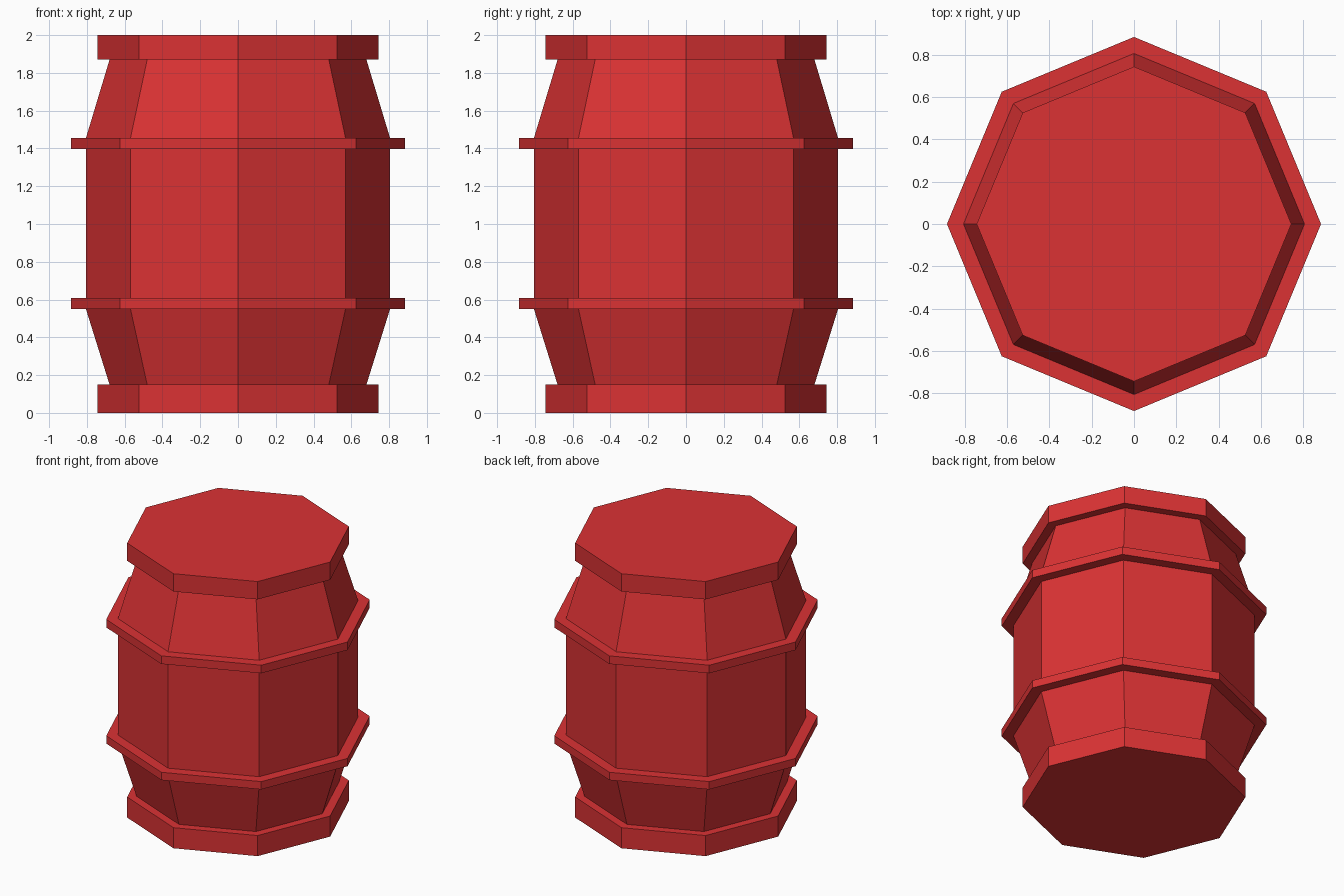
import bpy
import bmesh
from math import cos, sin, pi

cube = bpy.data.objects.get("Cube")
if cube:
    bpy.data.objects.remove(cube, do_unlink=True)

SIDES = 8
RIM, NECK, BELLY, BAND = 0.743, 0.68, 0.805, 0.883

red = bpy.data.materials.new("barrel red")
red.use_nodes = True
colour = (0.71, 0.032, 0.034, 1)
red.diffuse_color = colour
red.node_tree.nodes["Principled BSDF"].inputs["Base Color"].default_value = colour


def lathe(name, profile, cap_first=False, cap_last=False):
    """Sweep (radius, height) points, listed from bottom to top, round z."""
    bm = bmesh.new()
    rings = []
    for r, z in profile:
        rings.append([bm.verts.new((r * cos(2 * pi * i / SIDES),
                                    r * sin(2 * pi * i / SIDES), z))
                      for i in range(SIDES)])
    for low, high in zip(rings, rings[1:]):
        for i in range(SIDES):
            j = (i + 1) % SIDES
            bm.faces.new((low[i], low[j], high[j], high[i]))
    if cap_first:
        bm.faces.new(rings[0][::-1])
    if cap_last:
        bm.faces.new(rings[-1])
    mesh = bpy.data.meshes.new(name)
    bm.to_mesh(mesh)
    bm.free()
    mesh.materials.append(red)
    obj = bpy.data.objects.new(name, mesh)
    bpy.context.collection.objects.link(obj)
    return obj


def band(name, low, high):
    """Flat hoop standing proud of the belly."""
    return lathe(name, [(BELLY, low), (BAND, low), (BAND, high), (BELLY, high)])


# End rims
lathe("bottom_rim", [(RIM, 0), (RIM, 0.15), (NECK, 0.15)], cap_first=True)
lathe("top_rim", [(NECK, 1.87), (RIM, 1.87), (RIM, 2)], cap_last=True)

# Barrel wall
lathe("lower_wall", [(NECK, 0.15), (BELLY, 0.55)])
lathe("middle_wall", [(BELLY, 0.607), (BELLY, 1.396)])
lathe("upper_wall", [(BELLY, 1.455), (NECK, 1.87)])

# Hoops
band("lower_hoop", 0.55, 0.607)
band("upper_hoop", 1.396, 1.455)
